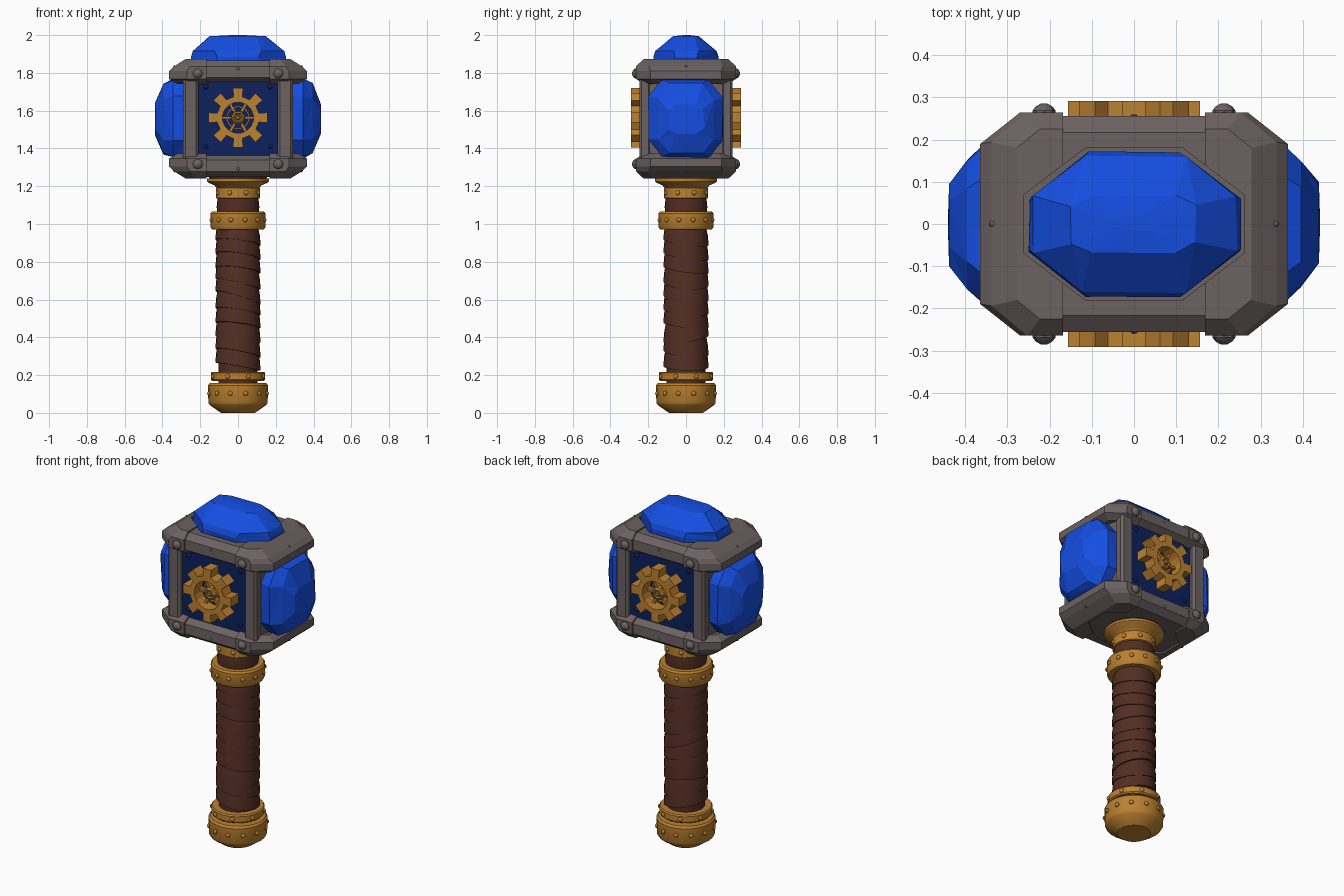
import bpy, bmesh, math, random
from mathutils import Vector, Matrix

random.seed(4)
if "Cube" in bpy.data.objects:
    bpy.data.objects.remove(bpy.data.objects["Cube"])


def material(name, rgb):
    m = bpy.data.materials.new(name)
    m.use_nodes = True
    m.diffuse_color = (*rgb, 1)
    m.node_tree.nodes["Principled BSDF"].inputs["Base Color"].default_value = (*rgb, 1)
    return m


BLUE = material("gem blue", (0.007, 0.075, 0.75))
NAVY = material("panel navy", (0.004, 0.015, 0.11))
STEEL = material("warm grey steel", (0.15, 0.12, 0.12))
GOLD = material("aged gold", (0.5, 0.22, 0.03))
LEATHER = material("brown leather", (0.085, 0.027, 0.017))
MID = 1.557  # centre height of the head


def finish(name, bm, mat, smooth=False, bevel=0):
    bmesh.ops.recalc_face_normals(bm, faces=bm.faces)
    me = bpy.data.meshes.new(name)
    bm.to_mesh(me)
    bm.free()
    me.materials.append(mat)
    if smooth:
        me.shade_smooth()
        me.set_sharp_from_angle(angle=math.radians(32))
    ob = bpy.data.objects.new(name, me)
    bpy.context.collection.objects.link(ob)
    if bevel:
        mod = ob.modifiers.new("bevel", "BEVEL")
        mod.width, mod.segments = bevel, 1
    return ob


def loft(bm, rings, caps=True, closed=False):
    """Skin a list of equal-length point rings."""
    vs = [[bm.verts.new(p) for p in r] for r in rings]
    n = len(vs[0])
    pairs = list(zip(vs, vs[1:])) + ([(vs[-1], vs[0])] if closed else [])
    for a, b in pairs:
        for i in range(n):
            j = (i + 1) % n
            bm.faces.new((a[i], a[j], b[j], b[i]))
    if caps and not closed:
        bm.faces.new(vs[0])
        bm.faces.new(vs[-1])


def octagon(a, b, ca, cb, z):
    """Chamfered rectangle of half sizes a, b and chamfers ca, cb."""
    return [Vector(p + (z,)) for p in (
        (a, cb - b), (a, b - cb), (a - ca, b), (ca - a, b),
        (-a, b - cb), (-a, cb - b), (ca - a, -b), (a - ca, -b))]


def circle(r, z, n=24):
    return [Vector((r * math.cos(math.tau * i / n), r * math.sin(math.tau * i / n), z))
            for i in range(n)]


def lathe(name, profile, mat):
    bm = bmesh.new()
    loft(bm, [circle(r, z) for r, z in profile])
    return finish(name, bm, mat, smooth=True)


def box(name, centre, half, mat, bevel=0):
    bm = bmesh.new()
    bmesh.ops.create_cube(bm, size=2, matrix=Matrix.Translation(centre) @ Matrix.Diagonal((*half, 1)))
    return finish(name, bm, mat, bevel=bevel)


def studs(name, places, r, height, mat, n=8):
    """Tapered rivets; places hold (position, outward direction)."""
    bm = bmesh.new()
    for pos, out in places:
        turn = Vector(out).to_track_quat("Z", "Y").to_matrix().to_4x4()
        rings = [circle(r, -0.01, n), circle(r, height * 0.3, n),
                 circle(r * 0.75, height * 0.7, n), circle(r * 0.3, height, n)]
        loft(bm, [[Vector(pos) + turn @ p for p in ring] for ring in rings])
    return finish(name, bm, mat, smooth=True)


# Octagonal steel collars; the end caps stand slightly proud of the middle
def collar(name, flip, grow=0.0, end=0):
    bm = bmesh.new()
    g = grow
    rings = [octagon(0.26, 0.18, 0.145, 0.11, 1.765),
             octagon(0.315 + g, 0.215 + g, 0.07, 0.05, 1.75 - g),
             octagon(0.357 + g, 0.256 + g, 0.095, 0.075, 1.776 - g),
             octagon(0.357 + g, 0.256 + g, 0.095, 0.075, 1.81),
             octagon(0.33 + g, 0.256 + g, 0.085, 0.07, 1.835),
             octagon(0.27 + g, 0.217 + g, 0.055, 0.045, 1.865 + g),
             octagon(0.26, 0.18, 0.145, 0.11, 1.865 + g)]
    loft(bm, rings, closed=True)
    if end:
        bmesh.ops.bisect_plane(bm, geom=bm.verts[:] + bm.edges[:] + bm.faces[:],
                               plane_co=(0.168 * end, 0, 0), plane_no=(end, 0, 0), clear_inner=True)
        bmesh.ops.holes_fill(bm, edges=[e for e in bm.edges if e.is_boundary], sides=0)
    if flip:
        for v in bm.verts:
            v.co.z = 2 * MID - v.co.z
    return finish(name, bm, STEEL)


for level, flip in (("top", False), ("bottom", True)):
    collar(level + "_collar", flip)
    for side, end in (("left", 1), ("right", -1)):
        collar(f"{level}_collar_{side}_end", flip, 0.008, end)

# Head core, underside plate and corner posts
box("head_core", (0, 0, MID), (0.285, 0.205, 0.24), STEEL)
box("underside_plate", (0, 0, 1.275), (0.265, 0.185, 0.024), STEEL)
for sx, side in ((1, "left"), (-1, "right")):
    for sy, face in ((-1, "front"), (1, "back")):
        box(f"{face}_{side}_post", (sx * 0.25, sy * 0.217, MID), (0.04, 0.03, 0.22), STEEL, 0.012)


# Faceted gems lofted from octagons, lightly jittered like cut stone
def gem(name, layers, place):
    bm = bmesh.new()
    loft(bm, [octagon(*layer) for layer in layers])
    for v in bm.verts:
        v.co.x += random.uniform(-1, 1) * 0.006
        v.co.y += random.uniform(-1, 1) * 0.006
    bmesh.ops.triangulate(bm, faces=[f for f in bm.faces if len(f.verts) == 4])
    bm.transform(place)
    return finish(name, bm, BLUE)


gem("top_gem", [(0.25, 0.168, 0.14, 0.105, 1.80), (0.25, 0.168, 0.14, 0.105, 1.885),
                (0.24, 0.158, 0.12, 0.09, 1.915), (0.15, 0.07, 0.05, 0.025, 1.994),
                (0.03, 0.02, 0.01, 0.01, 2.0)], Matrix())
for side, s in (("left", 1), ("right", -1)):
    gem(side + "_gem", [(0.205, 0.19, 0.09, 0.075, 0.26), (0.207, 0.197, 0.09, 0.075, 0.345),
                        (0.185, 0.15, 0.08, 0.06, 0.395), (0.085, 0.095, 0.035, 0.04, 0.438),
                        (0.03, 0.03, 0.01, 0.01, 0.44)],
        Matrix.Translation((0, 0, MID)) @ Matrix.Rotation(s * math.pi / 2, 4, "Y"))


# Cog wheel: toothed outline bridged to a round hole
def cog(name, place):
    bm = bmesh.new()
    outer, inner = [], []
    for t in range(8):
        for r, da in ((0.113, -0.21), (0.159, -0.17), (0.159, 0.17), (0.113, 0.21)):
            a = math.tau * t / 8 + da
            outer.append((r * math.cos(a), r * math.sin(a)))
            inner.append((0.082 * math.cos(a), 0.082 * math.sin(a)))
    ring = lambda pts, z: [Vector((*p, z)) for p in pts]
    loft(bm, [ring(inner, 0.215), ring(outer, 0.215), ring(outer, 0.291), ring(inner, 0.291)], closed=True)
    bm.transform(place)
    return finish(name, bm, GOLD)


def hub(name, place):
    bm = bmesh.new()
    loft(bm, [circle(r, z, 6) for r, z in ((0.038, 0.215), (0.038, 0.262), (0.027, 0.27), (0.02, 0.262))])
    loft(bm, [circle(r, z, 6) for r, z in ((0.014, 0.25), (0.014, 0.272), (0.008, 0.277))])
    loft(bm, [circle(r, z, 24) for r, z in ((0.062, 0.21), (0.062, 0.235), (0.054, 0.235), (0.054, 0.21))], closed=True)
    for i in range(6):
        bmesh.ops.create_cube(bm, size=1, matrix=Matrix.Rotation(math.tau * i / 6, 4, "Z")
                              @ Matrix.Translation((0.055, 0, 0.235)) @ Matrix.Diagonal((0.06, 0.014, 0.03, 1)))
    bm.transform(place)
    return finish(name, bm, GOLD)


corners = [(x, z) for x in (-1, 1) for z in (-1, 1)]
for face, s in (("front", -1), ("back", 1)):
    place = (Matrix.Translation((0, 0, 1.563)) @ Matrix.Rotation(0 if s < 0 else math.pi, 4, "Z")
             @ Matrix.Rotation(math.pi / 2, 4, "X"))
    box(face + "_panel", (0, s * 0.214, MID + 0.01), (0.212, 0.004, 0.215), NAVY)
    cog(face + "_cog", place)
    hub(face + "_hub", place)
    out = (0, s, 0)
    studs(face + "_panel_bolts", [((x * 0.17, s * 0.217, MID + 0.01 + z * 0.158), out) for x, z in corners],
          0.013, 0.012, NAVY)
    studs(face + "_collar_studs", [((x * 0.213, s * 0.262, MID + z * 0.24), out) for x, z in corners],
          0.027, 0.023, STEEL)
    studs(face + "_small_studs", [((0, s * 0.255, MID + z * 0.265), out) for z in (-1, 1)], 0.008, 0.005, STEEL)
for side, s in (("left", 1), ("right", -1)):
    studs(side + "_small_studs", [((s * 0.335, 0, MID + z * 0.275), (s, 0, z)) for z in (-1, 1)],
          0.008, 0.008, STEEL)

# Gold fittings along the handle
lathe("neck_flange", [(0.112, 1.19), (0.125, 1.205), (0.155, 1.218), (0.163, 1.226), (0.163, 1.24), (0.12, 1.243)], GOLD)
lathe("neck_collar", [(0.105, 1.132), (0.116, 1.138), (0.116, 1.19), (0.105, 1.197)], GOLD)
lathe("upper_ring", [(0.105, 0.972), (0.138, 0.972), (0.146, 0.985), (0.146, 1.055), (0.138, 1.066), (0.105, 1.066)], GOLD)
lathe("lower_ring", [(0.1, 0.17), (0.138, 0.17), (0.144, 0.177), (0.144, 0.21), (0.138, 0.217), (0.1, 0.217)], GOLD)
lathe("pommel", [(0.09, 0), (0.15, 0.042), (0.157, 0.055), (0.159, 0.145), (0.15, 0.157), (0.1, 0.157)], GOLD)
for name, r, z, n in (("collar_rivets", 0.114, 1.165, 8), ("upper_ring_rivets", 0.144, 1.022, 12),
                      ("lower_ring_rivets", 0.142, 0.193, 8), ("pommel_rivets", 0.157, 0.103, 12)):
    spots = [((r * d.x, r * d.y, z), d) for d in (Vector((math.cos(a), math.sin(a), 0))
             for a in (math.tau * (i + 0.5) / n for i in range(n)))]
    studs(name, spots, 0.013, 0.011, GOLD)

# Leather grip: a core wrapped in tilted, overlapping flared bands
lathe("grip_core", [(0.102, 0.14), (0.102, 1.15)], LEATHER)
lathe("neck_wrap", [(0.11, 1.06), (0.113, 1.09), (0.108, 1.14)], LEATHER)
lathe("head_seat", [(0.15, 1.236), (0.155, 1.256)], LEATHER)
bm = bmesh.new()
for i in range(10):
    z = 0.245 + i * 0.073
    tilt, turn = random.uniform(0.12, 0.32), random.uniform(2.2, 4.2)
    rings = [circle(0.1, z), circle(0.119, z), circle(0.117, z + 0.045), circle(0.107, z + 0.1)]
    for ring in rings:
        for p in ring:
            p.z += tilt * (p.x * math.cos(turn) + p.y * math.sin(turn))
            p.z = min(max(p.z, 0.21), 0.98)
    loft(bm, rings)
finish("grip_wraps", bm, LEATHER, smooth=True)
